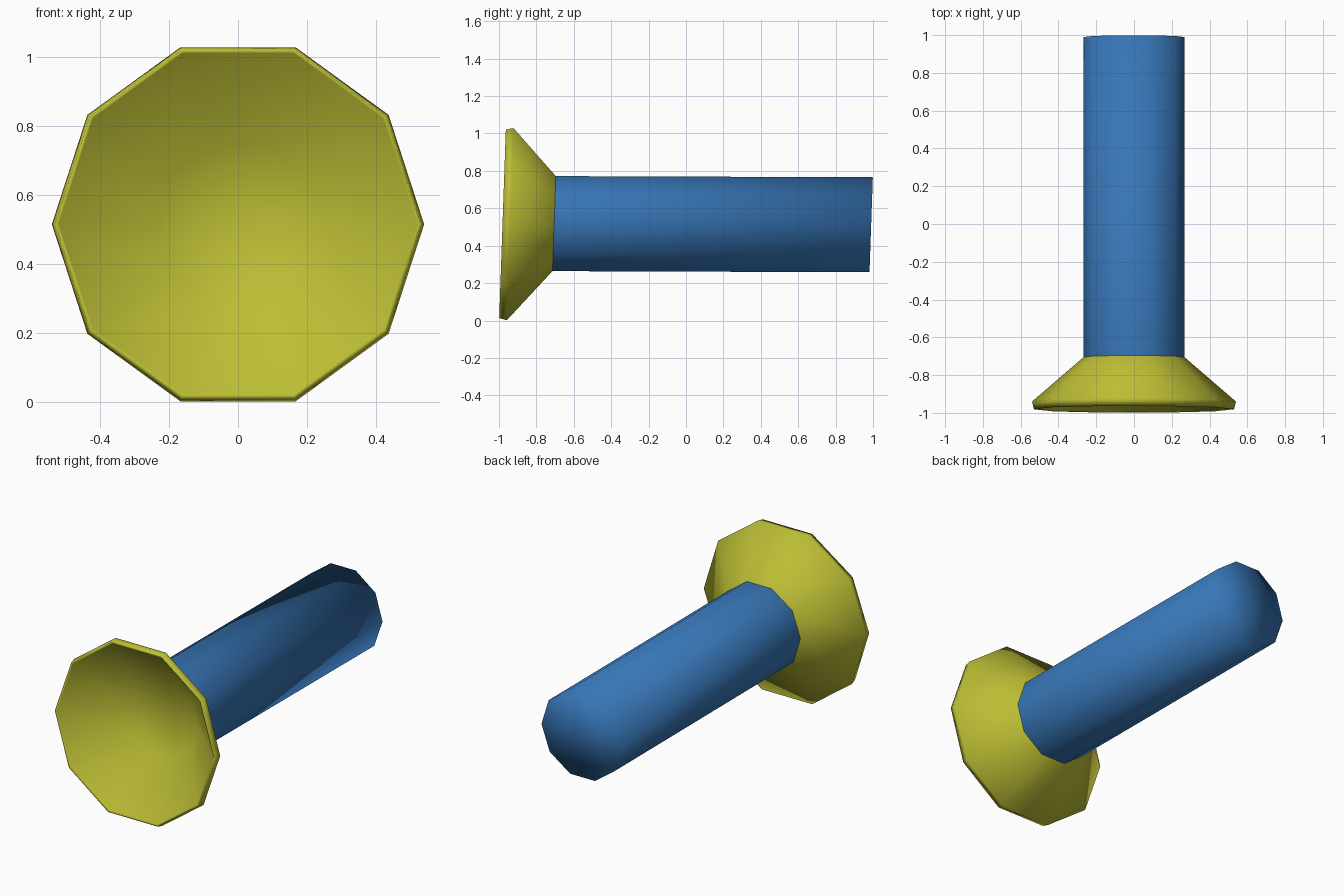
import bpy, bmesh, math

if "Cube" in bpy.data.objects:
    bpy.data.objects.remove(bpy.data.objects["Cube"])

SIDES = 10
LEAN = 0.035      # rings lean back slightly towards the top


def material(name, rgb):
    m = bpy.data.materials.new(name)
    m.diffuse_color = (*rgb, 1.0)
    m.use_nodes = True
    m.node_tree.nodes["Principled BSDF"].inputs["Base Color"].default_value = m.diffuse_color
    return m


def lathe(name, profile, mat, cap_end):
    """Sweep (radius, y, centre z) rings round the long axis."""
    bm = bmesh.new()
    rings = []
    for r, y, zc in profile:
        ring = []
        for i in range(SIDES):
            a = 2 * math.pi * i / SIDES
            dz = r * math.sin(a)
            ring.append(bm.verts.new((r * math.cos(a), y + LEAN * dz, zc + dz)))
        rings.append(ring)
    for a, b in zip(rings, rings[1:]):
        for i in range(SIDES):
            j = (i + 1) % SIDES
            bm.faces.new((a[i], a[j], b[j], b[i]))
    if cap_end:
        # closing disc as a fan round a centre point
        disc = bm.faces.new(rings[-1])
        bmesh.ops.poke(bm, faces=[disc])
    bm.normal_update()
    for f in bm.faces:
        f.smooth = True
    me = bpy.data.meshes.new(name)
    bm.to_mesh(me)
    bm.free()
    me.materials.append(mat)
    ob = bpy.data.objects.new(name, me)
    bpy.context.collection.objects.link(ob)
    return ob


blue = material("blue", (0.038, 0.18, 0.47))
olive = material("olive yellow", (0.50, 0.51, 0.035))

# Tube with closed back end (profile runs back-to-front order reversed for outward normals)
tube = lathe("tube", [(0.267, -0.705, 0.518), (0.267, 0.99, 0.512)], blue, True)

# Flared cup: outside cone, thin rim, inside cone and floor
cup = lathe("flared_cup", [
    (0.267, -0.705, 0.518),
    (0.540, -0.940, 0.515),
    (0.530, -0.981, 0.517),
    (0.520, -0.975, 0.517),
    (0.240, -0.715, 0.518),
], olive, True)

# Make normals consistent: tube faces outward, cup faces away from its wall
for ob, flip in ((tube, True), (cup, False)):
    bm = bmesh.new()
    bm.from_mesh(ob.data)
    side = bm.faces[:][0]
    c = side.calc_center_median()
    outward = side.normal.x * c.x + side.normal.z * (c.z - 0.515) > 0
    bmesh.ops.recalc_face_normals(bm, faces=bm.faces[:])
    bm.normal_update()
    bm.faces.ensure_lookup_table()
    side = bm.faces[0]
    c = side.calc_center_median()
    if side.normal.x * c.x + side.normal.z * (c.z - 0.515) < 0:
        bmesh.ops.reverse_faces(bm, faces=bm.faces[:])
    bm.to_mesh(ob.data)
    bm.free()
